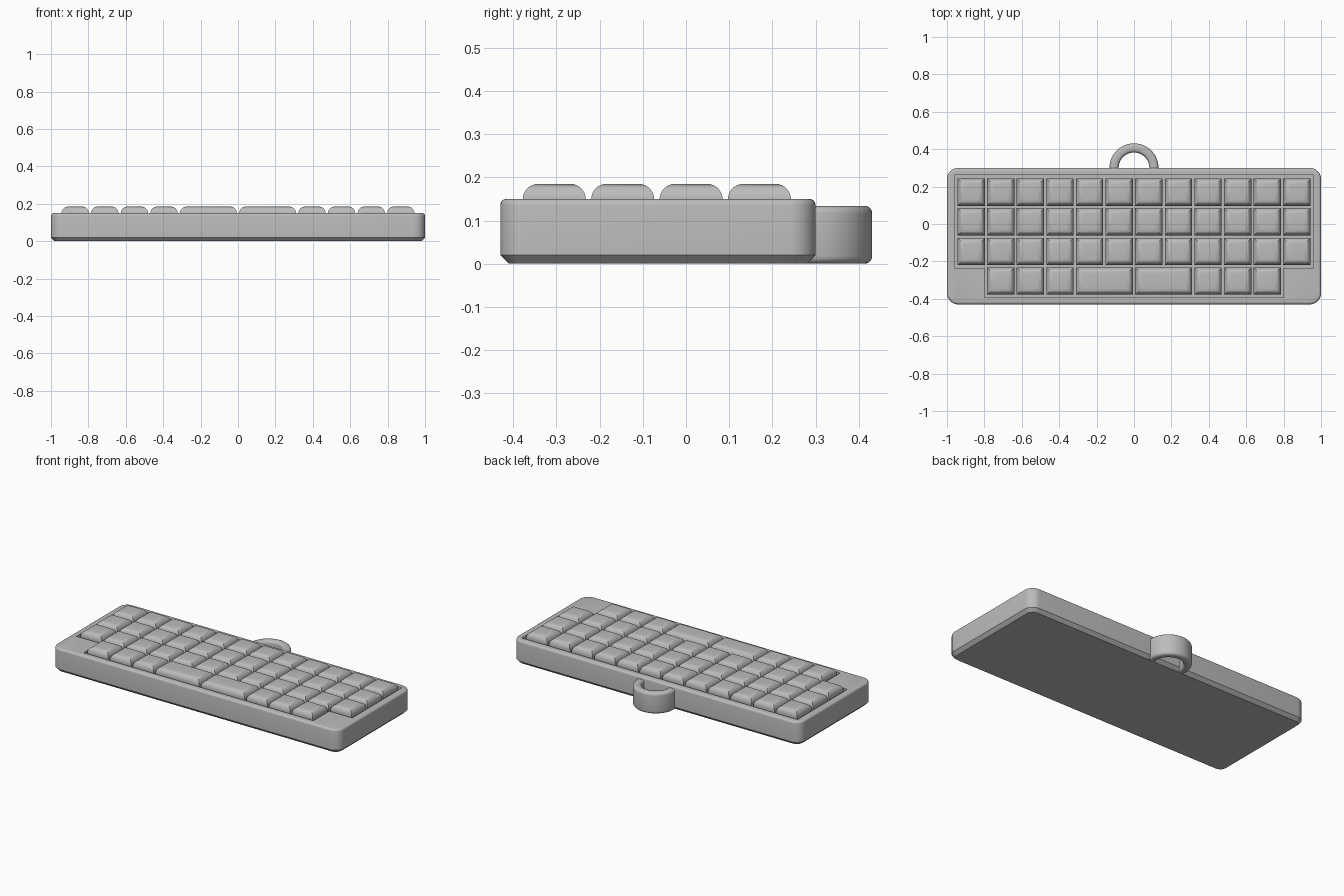
import bpy, bmesh, math
from mathutils import Vector

cube = bpy.data.objects.get("Cube")
if cube:
    bpy.data.objects.remove(cube, do_unlink=True)

grey = bpy.data.materials.new("grey_plastic")
grey.use_nodes = True
colour = (0.5, 0.5, 0.5, 1)
grey.diffuse_color = colour
grey.node_tree.nodes["Principled BSDF"].inputs["Base Color"].default_value = colour


def finish(name, bm, angle=35):
    bmesh.ops.recalc_face_normals(bm, faces=bm.faces)
    mesh = bpy.data.meshes.new(name)
    bm.to_mesh(mesh)
    bm.free()
    mesh.materials.append(grey)
    obj = bpy.data.objects.new(name, mesh)
    bpy.context.collection.objects.link(obj)
    bpy.ops.object.select_all(action="DESELECT")
    obj.select_set(True)
    bpy.context.view_layer.objects.active = obj
    bpy.ops.object.shade_smooth_by_angle(angle=math.radians(angle))
    return obj


def rounded_rect(x, y0, y1, r, steps=8):
    centres = [(x - r, y1 - r), (r - x, y1 - r), (r - x, y0 + r), (x - r, y0 + r)]
    points = []
    for quarter, (cx, cy) in enumerate(centres):
        for i in range(steps + 1):
            a = math.pi / 2 * (quarter + i / steps)
            points.append((cx + r * math.cos(a), cy + r * math.sin(a)))
    return points


def add_ring(bm, points, z):
    return [bm.verts.new((x, y, z)) for x, y in points]


def bridge(bm, a, b):
    n = len(a)
    for i in range(n):
        j = (i + 1) % n
        bm.faces.new((a[i], a[j], b[j], b[i]))


# Case: chamfered base, straight wall, softly rounded rim and key recess
FRONT, BACK, TOP, FLOOR = -0.43, 0.30, 0.15, 0.10
bm = bmesh.new()
sections = [(0.02, 0), (0, 0.02)]
soft = 0.014
for i in range(5):
    a = math.pi / 2 * i / 4
    sections.append((soft * (1 - math.cos(a)), TOP - soft + soft * math.sin(a)))
rings = [add_ring(bm, rounded_rect(1 - d, FRONT + d, BACK - d, 0.06 - d), z)
         for d, z in sections]
for low, high in zip(rings, rings[1:]):
    bridge(bm, low, high)
bm.faces.new(rings[0])

# Recess outline, narrower at the front row
half = [(0.80, -0.393), (0.80, -0.235), (0.96, -0.235), (0.96, 0.262)]
outline = half + [(-x, y) for x, y in reversed(half)]
lip = add_ring(bm, outline, TOP)
floor = add_ring(bm, outline, FLOOR)
bridge(bm, lip, floor)
bm.faces.new(floor)
rim_edges = [bm.edges.get((loop[i - 1], loop[i]))
             for loop in (rings[-1], lip) for i in range(len(loop))]
bmesh.ops.triangle_fill(bm, edges=rim_edges, use_beauty=True, normal=Vector((0, 0, 1)))
finish("case", bm)

# Keys: blocks with rounded upper edges
PITCH, SIZE = 0.1583, 0.146


def add_key(name, x, y, units=1):
    bm = bmesh.new()
    bmesh.ops.create_cube(bm, size=1)
    width = SIZE + PITCH * (units - 1)
    base, top = FLOOR, 0.185
    for v in bm.verts:
        v.co = (x + v.co.x * width, y + v.co.y * SIZE, base if v.co.z < 0 else top)
    upper = [e for e in bm.edges if all(v.co.z > TOP for v in e.verts)]
    bmesh.ops.bevel(bm, geom=upper, offset=0.036, segments=7, profile=0.5,
                    affect="EDGES")
    finish(name, bm)


for row in range(3):
    for col in range(12):
        add_key(f"key_{row + 1}_{col + 1}", (col - 5.5) * PITCH, 0.17 - row * PITCH)
for side, label in ((-1, "right"), (1, "left")):
    for i in range(3):
        add_key(f"front_key_{label}_{i + 1}", side * (2.5 + i) * PITCH, 0.17 - 3 * PITCH)
    add_key(f"wide_key_{label}", side * PITCH, 0.17 - 3 * PITCH, 2)

# Strap loop: rounded section swept round a half circle, ends inside the case
bm = bmesh.new()
inner, outer, height, r = 0.082, 0.131, 0.134, 0.018
section = []
for quarter, (cx, cz) in enumerate([(outer - r, height - r), (inner + r, height - r),
                                    (inner + r, r), (outer - r, r)]):
    for i in range(6):
        a = math.pi / 2 * (quarter + i / 5)
        section.append((cx + r * math.cos(a), cz + r * math.sin(a)))
STEPS = 36
path = [(0, -0.025)] + [(math.pi * i / STEPS, 0) for i in range(STEPS + 1)] + [(math.pi, -0.025)]
sweeps = [[bm.verts.new((d * math.cos(a), BACK + d * math.sin(a) + shift, z))
           for d, z in section] for a, shift in path]
for a, b in zip(sweeps, sweeps[1:]):
    bridge(bm, a, b)
bm.faces.new(sweeps[0])
bm.faces.new(sweeps[-1])
finish("strap_loop", bm)
